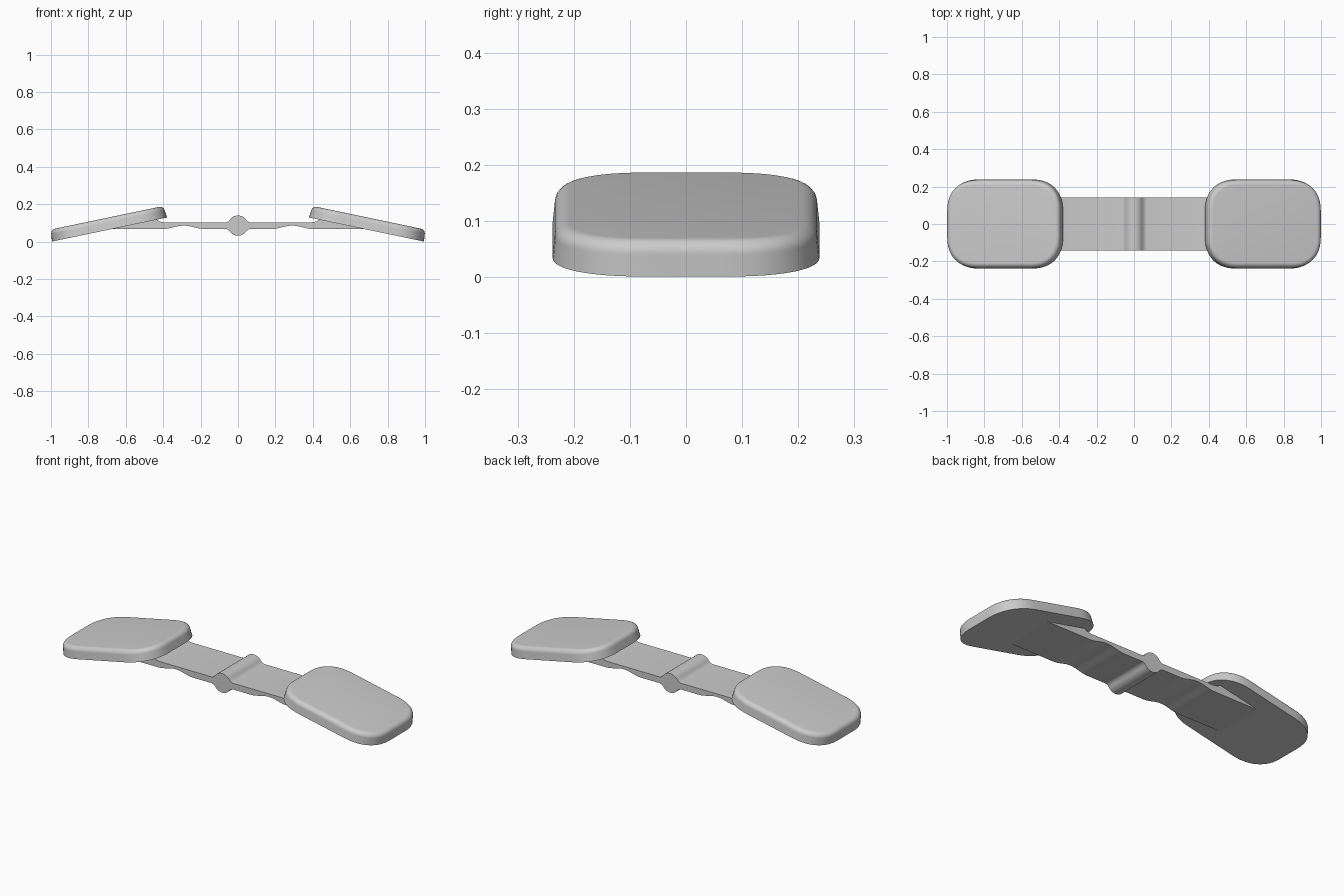
import bpy, bmesh, math
from mathutils import Matrix

cube = bpy.data.objects.get("Cube")
if cube:
    bpy.data.objects.remove(cube)

GREY = (0.6, 0.6, 0.6, 1)
grey = bpy.data.materials.new("plain_grey")
grey.use_nodes = True
grey.diffuse_color = GREY
grey.node_tree.nodes["Principled BSDF"].inputs["Base Color"].default_value = GREY


def finish(bm, name, angle):
    bmesh.ops.recalc_face_normals(bm, faces=bm.faces)
    mesh = bpy.data.meshes.new(name)
    bm.to_mesh(mesh)
    bm.free()
    mesh.materials.append(grey)
    obj = bpy.data.objects.new(name, mesh)
    bpy.context.collection.objects.link(obj)
    bpy.ops.object.select_all(action="DESELECT")
    obj.select_set(True)
    bpy.context.view_layer.objects.active = obj
    bpy.ops.object.shade_smooth_by_angle(angle=math.radians(angle))
    return obj


def outline(half_x, half_y, radius, steps=12, power=2.3):
    """Rounded rectangle with soft superelliptic corners."""
    pts = []
    for q in range(4):
        sx, sy = ((1, 1), (-1, 1), (-1, -1), (1, -1))[q]
        for i in range(steps + 1):
            a = math.pi / 2 * (i if q % 2 == 0 else steps - i) / steps
            c = max(math.cos(a), 0) ** (2 / power)
            s = max(math.sin(a), 0) ** (2 / power)
            pts.append((sx * (half_x - radius + radius * c),
                        sy * (half_y - radius + radius * s)))
    return pts


# Cushion pads: flat sharp-edged base, slightly drafted wall, rounded top edge
def pad(name, side):
    bm = bmesh.new()
    height, fillet, draft = 0.064, 0.026, 0.004
    levels = [(0, 0)]
    for i in range(9):
        a = math.pi / 2 * i / 8
        levels.append((draft + fillet * (1 - math.cos(a)),
                       height - fillet * (1 - math.sin(a))))
    rings = []
    for inset, z in levels:
        ring = outline(0.314 - inset, 0.238 - inset, 0.17 - inset)
        rings.append([bm.verts.new((x, y, z)) for x, y in ring])
    for low, high in zip(rings, rings[1:]):
        for i in range(len(low)):
            j = (i + 1) % len(low)
            bm.faces.new((low[i], low[j], high[j], high[i]))
    bm.faces.new(rings[0])
    bm.faces.new(rings[-1])
    place = (Matrix.Translation((side * 0.687, 0, 0.065))
             @ Matrix.Rotation(side * math.radians(11.8), 4, "Y"))
    bm.transform(place)
    return finish(bm, name, 40)


pad("left_pad", 1)
pad("right_pad", -1)

# Strap: side profile with central round ridge, shallow underside hollows
MID, TOP, BOTTOM, RIDGE = 0.086, 0.103, 0.068, 0.054


def ridge(sign, edge):
    """Half of the ridge arc, from its crown out through a small fillet."""
    end = math.radians(58)
    arc = [(RIDGE * math.sin(end * i / 8), MID + sign * RIDGE * math.cos(end * i / 8))
           for i in range(9)]
    x, z = arc[-1]
    fillet = [(x + 0.022 * t, z + (edge - z) * (1 - (1 - t) ** 2))
              for t in (0.25, 0.5, 0.75, 1)]
    return arc + fillet


hollow = [(0.18 + 0.22 * i / 16,
           BOTTOM + 0.009 * (1 - math.cos(2 * math.pi * i / 16))) for i in range(17)]
upper = ridge(1, TOP) + [(0.39, TOP), (0.42, 0.108), (0.44, 0.123)]
lower = ridge(-1, BOTTOM) + hollow + [(0.675, BOTTOM)]
half = upper + lower[::-1]
profile = half + [(-x, z) for x, z in half[::-1] if x > 1e-6]

bm = bmesh.new()
face = bm.faces.new([bm.verts.new((x, -0.141, z)) for x, z in profile])
grown = bmesh.ops.extrude_face_region(bm, geom=[face])
bmesh.ops.translate(bm, vec=(0, 0.282, 0),
                    verts=[v for v in grown["geom"] if isinstance(v, bmesh.types.BMVert)])
finish(bm, "hinged_strap", 35)
